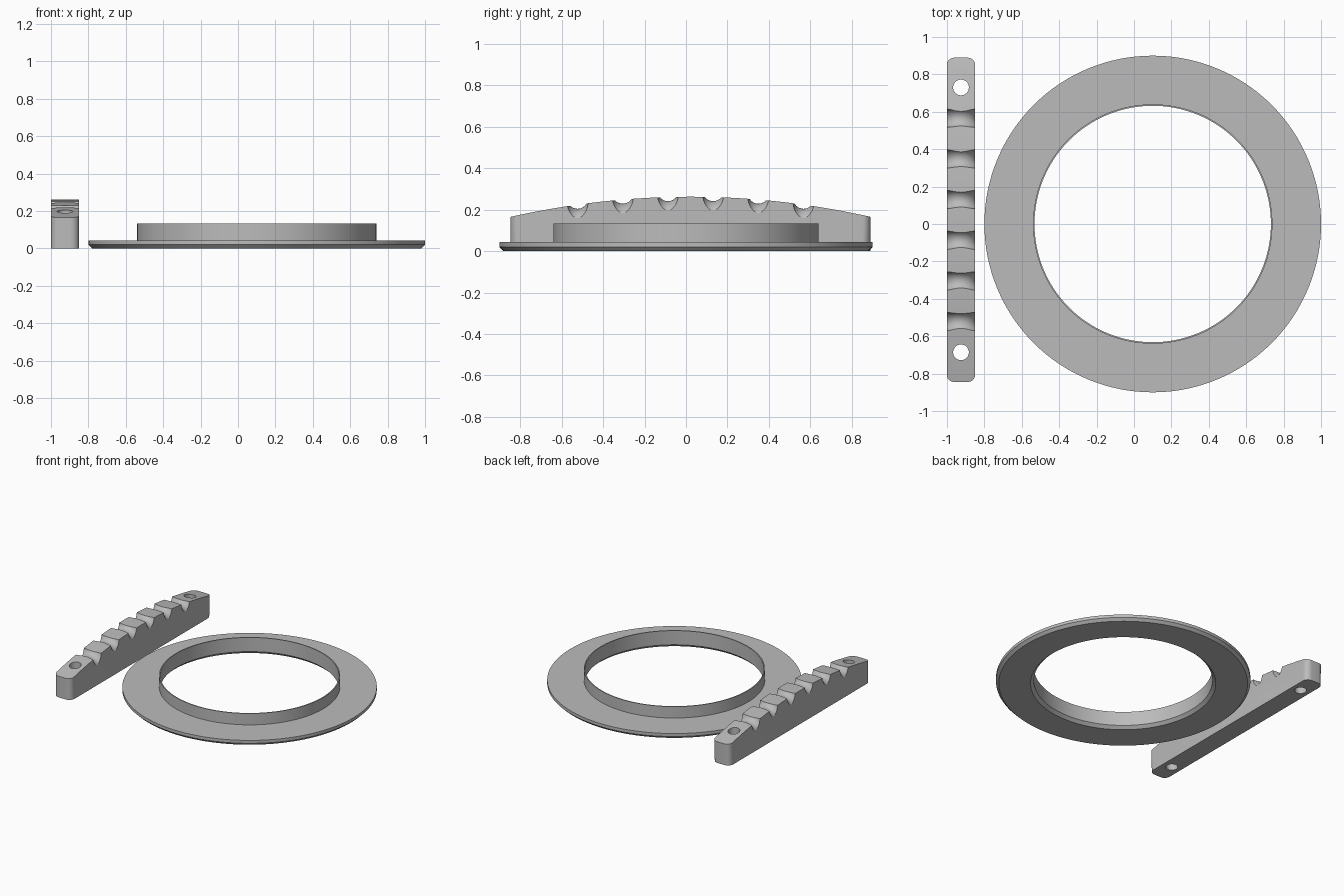
import bpy, bmesh
from math import pi, cos, sin, radians
from mathutils import Matrix, Vector

cube = bpy.data.objects.get("Cube")
if cube:
    bpy.data.objects.remove(cube, do_unlink=True)

GREY = (0.5, 0.5, 0.5, 1.0)
grey = bpy.data.materials.new("plain_grey")
grey.use_nodes = True
grey.diffuse_color = GREY
grey.node_tree.nodes["Principled BSDF"].inputs["Base Color"].default_value = GREY


def make_object(name, bm):
    bmesh.ops.recalc_face_normals(bm, faces=bm.faces)
    mesh = bpy.data.meshes.new(name)
    bm.to_mesh(mesh)
    bm.free()
    mesh.materials.append(grey)
    ob = bpy.data.objects.new(name, mesh)
    bpy.context.collection.objects.link(ob)
    return ob


def activate(ob):
    bpy.ops.object.select_all(action='DESELECT')
    ob.select_set(True)
    bpy.context.view_layer.objects.active = ob


def smooth(ob, angle=30):
    activate(ob)
    bpy.ops.object.shade_smooth_by_angle(angle=radians(angle))


# Flanged ring: closed (radius, height) profile turned about its axis
profile = [(0.655, 0), (0.88, 0), (0.9, 0.02), (0.9, 0.043), (0.64, 0.043),
           (0.64, 0.132), (0.632, 0.132), (0.632, 0.022)]
bm = bmesh.new()
verts = [bm.verts.new((r, 0, z)) for r, z in profile]
edges = [bm.edges.new((v, verts[i - 1])) for i, v in enumerate(verts)]
bmesh.ops.spin(bm, geom=verts + edges, cent=(0, 0, 0), axis=(0, 0, 1),
               angle=2 * pi, steps=128, use_merge=True)
bmesh.ops.remove_doubles(bm, verts=bm.verts, dist=0.0001)
ring = make_object("flanged_ring", bm)
ring.location.x = 0.1
smooth(ring)

# Grip bar: arched side profile extruded across its width
BAR_X, BAR_Y, HALF_W, HALF_L = -0.925, 0.022, 0.075, 0.868


def arch(y):
    return 0.262 - 0.097 * (y / HALF_L) ** 2


STEPS = 48
bm = bmesh.new()
points = [(-HALF_L, 0), (HALF_L, 0)]
points += [(y, arch(y)) for y in (HALF_L * (1 - 2 * i / STEPS) for i in range(STEPS + 1))]
side = bm.faces.new([bm.verts.new((-HALF_W, y, z)) for y, z in points])
extruded = bmesh.ops.extrude_face_region(bm, geom=[side])["geom"]
bmesh.ops.translate(bm, vec=(2 * HALF_W, 0, 0),
                    verts=[g for g in extruded if isinstance(g, bmesh.types.BMVert)])
corners = [e for e in bm.edges
           if abs(e.verts[0].co.z - e.verts[1].co.z) > 0.1
           and all(abs(v.co.y) > HALF_L - 0.001 for v in e.verts)]
bmesh.ops.bevel(bm, geom=corners, offset=0.045, segments=8, profile=0.5, affect='EDGES')
bar = make_object("grip_bar", bm)

# Cutter: six saddle-shaped finger grooves and two screw holes
SADDLE, GROOVE, DEPTH = 0.085, 0.05, 0.02
bm = bmesh.new()
for k in range(6):
    y = (k - 2.5) * 0.218
    cz = arch(y) - DEPTH - SADDLE
    loop = []
    for i in range(32):
        a = 2 * pi * i / 32
        loop.append(bm.verts.new((SADDLE + GROOVE + GROOVE * cos(a), y + GROOVE * sin(a), cz)))
    cap = bm.faces.new(loop)
    bmesh.ops.spin(bm, geom=[cap], cent=(0, y, cz), axis=(0, -1, 0), angle=pi, steps=40)
for y in (-0.708, 0.708):
    bmesh.ops.create_cone(bm, cap_ends=True, segments=40, radius1=0.042, radius2=0.042,
                          depth=0.8, matrix=Matrix.Translation((0, y, 0.1)))
cutter = make_object("groove_cutter", bm)
cutter.hide_render = True

cut = bar.modifiers.new("grooves", 'BOOLEAN')
cut.operation = 'DIFFERENCE'
cut.solver = 'EXACT'
cut.object = cutter
activate(bar)
bpy.ops.object.modifier_apply(modifier=cut.name)
bpy.data.objects.remove(cutter, do_unlink=True)
bar.location = Vector((BAR_X, BAR_Y, 0))
smooth(bar, 25)
